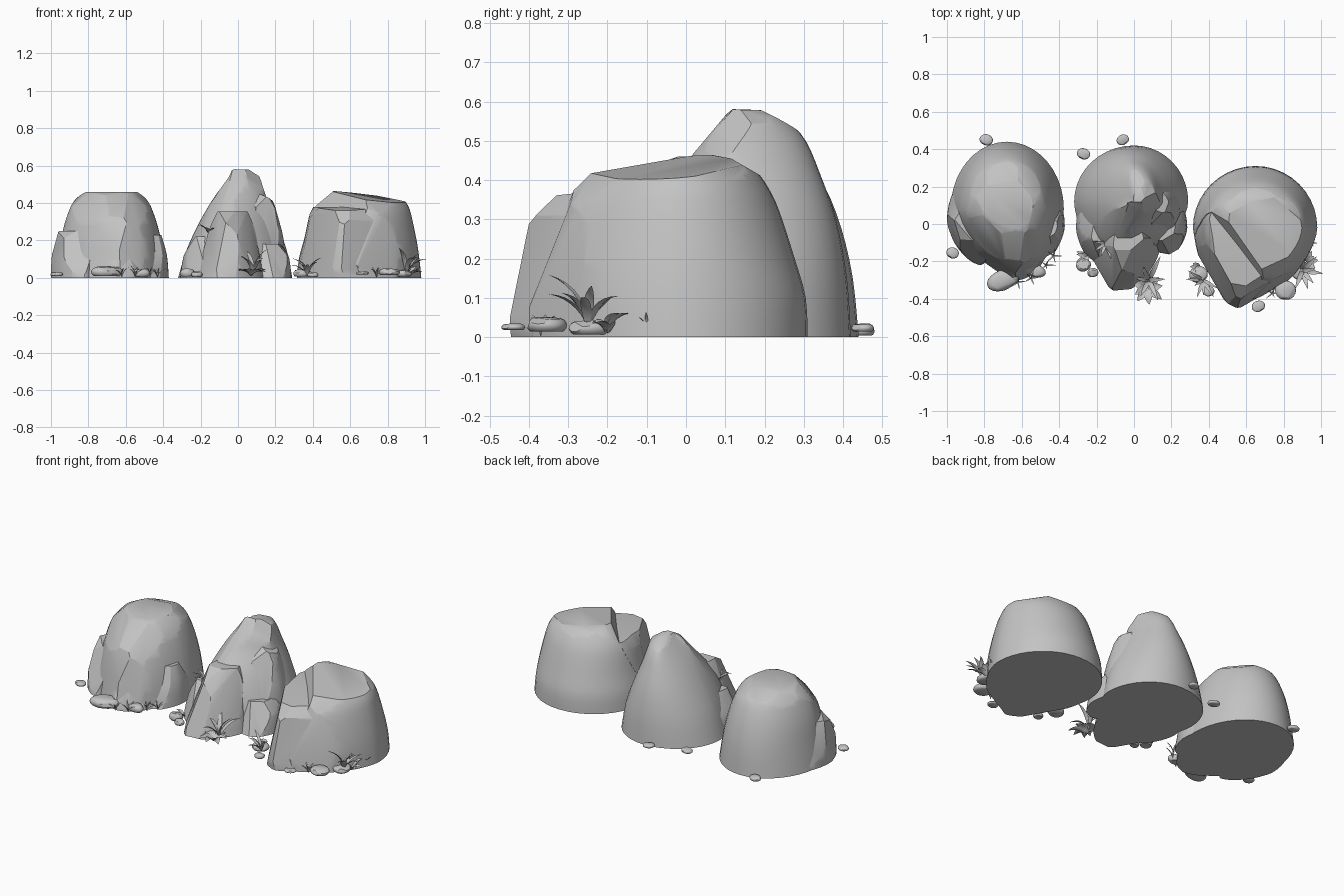
import bpy, bmesh, math, random
from math import cos, sin, pi, radians
from mathutils import Vector, Matrix

if "Cube" in bpy.data.objects:
    bpy.data.objects.remove(bpy.data.objects["Cube"], do_unlink=True)
random.seed(4)

stone_grey = bpy.data.materials.new("stone grey")
stone_grey.use_nodes = True
GREY = (0.55, 0.55, 0.55, 1)
stone_grey.diffuse_color = GREY
stone_grey.node_tree.nodes["Principled BSDF"].inputs["Base Color"].default_value = GREY


def finish(bm, name, angle=28):
    mesh = bpy.data.meshes.new(name)
    bm.to_mesh(mesh)
    bm.free()
    mesh.materials.append(stone_grey)
    ob = bpy.data.objects.new(name, mesh)
    bpy.context.collection.objects.link(ob)
    bpy.ops.object.select_all(action='DESELECT')
    ob.select_set(True)
    bpy.context.view_layer.objects.active = ob
    bpy.ops.object.shade_smooth_by_angle(angle=radians(angle))


def smooth_rings(rings, steps=3):
    """Catmull-Rom through the ring sizes."""
    pts = [rings[0]] + list(rings) + [rings[-1]]
    out = []
    for a, b, c, d in zip(pts, pts[1:], pts[2:], pts[3:]):
        for k in range(steps):
            t = k / steps
            out.append([0.5 * (2 * q + (r - p) * t + (2 * p - 5 * q + 4 * r - s) * t * t
                               + (3 * q - p - 3 * r + s) * t ** 3)
                        for p, q, r, s in zip(a, b, c, d)])
    return out + [rings[-1]]


def chisel(bm, cuts):
    """Shave off flat facets: (azimuth, elevation, depth)."""
    for az, el, depth in cuts:
        az, el = radians(az), radians(el)
        n = Vector((cos(az) * cos(el), sin(az) * cos(el), sin(el)))
        d = max(v.co.dot(n) for v in bm.verts) - depth
        bmesh.ops.bisect_plane(bm, geom=bm.verts[:] + bm.edges[:] + bm.faces[:], dist=1e-5,
                               plane_co=n * d, plane_no=n, clear_outer=True)
        bmesh.ops.holes_fill(bm, edges=[e for e in bm.edges if e.is_boundary], sides=0)
    bmesh.ops.recalc_face_normals(bm, faces=bm.faces)


def rock(name, cx, cy, rings, cuts, skew=0, taper=1.6, scale=1, segs=40):
    """Loft of rings (z, left, right, front, back) where left is -x, then chiselled."""
    bm = bmesh.new()
    loops = []
    for z, l, r, f, b in smooth_rings(rings):
        loop = []
        for i in range(segs):
            a = 2 * pi * i / segs
            c, s = cos(a), sin(a)
            e = 2 / (taper if s < 0 else 2)
            x = math.copysign(abs(c) ** e, c) * (r if c > 0 else l) * scale
            y = math.copysign(abs(s) ** e, s) * (b if s > 0 else f) * scale
            if s < 0:
                x += skew * s * s
            loop.append(bm.verts.new((x, y, z)))
        loops.append(loop)
    for lo, hi in zip(loops, loops[1:]):
        for i in range(segs):
            j = (i + 1) % segs
            bm.faces.new((lo[i], lo[j], hi[j], hi[i]))
    bm.faces.new(loops[0][::-1])
    bm.faces.new(loops[-1])
    chisel(bm, cuts)
    bmesh.ops.translate(bm, verts=bm.verts, vec=(cx, cy, 0))
    finish(bm, name)


def pebble(name, x, y, rx, ry, z0, z1, turn=0):
    bm = bmesh.new()
    bmesh.ops.create_icosphere(bm, subdivisions=3, radius=1)
    chisel(bm, [(random.uniform(0, 360), 80, .3), (random.uniform(0, 360), 40, .15),
                (turn - 90, 10, .12), (0, -90, .4)])
    m = (Matrix.Translation((x, y, (z0 + z1) / 2)) @ Matrix.Rotation(radians(turn), 4, 'Z')
         @ Matrix.Diagonal((rx, ry, (z1 - z0) * .6, 1)))
    bmesh.ops.transform(bm, matrix=m, verts=bm.verts)
    finish(bm, name, 35)


def plant(name, base, count, length, width, lift, start=0, sweep=360):
    """Arching folded leaves fanned around a base point."""
    bm = bmesh.new()
    steps = 7
    for k in range(count):
        az = radians(start + sweep * k / count + random.uniform(-9, 9))
        size = length * random.uniform(.75, 1.1)
        angle = radians(lift + random.uniform(-14, 14))
        out, side = Vector((cos(az), sin(az), 0)), Vector((-sin(az), cos(az), 0))
        p, prev = Vector(base), None
        for i in range(steps + 1):
            t = i / steps
            w = width * (sin(pi * min(1, t * .88 + .12)) + .03) / 2
            fold = Vector((0, 0, w * .5))
            row = [bm.verts.new(q) for q in (p - side * w + fold, p, p + side * w + fold)]
            if prev:
                for j in (0, 1):
                    bm.faces.new((prev[j], row[j], row[j + 1], prev[j + 1]))
            prev = row
            p = p + (out * cos(angle) + Vector((0, 0, sin(angle)))) * size / steps
            p.z = max(p.z, .004)
            angle -= radians(9)
    for f in bm.faces:
        f.normal_update()
        if f.normal.z < 0:
            f.normal_flip()
    finish(bm, name, 60)


# Broad rock on the -x side
rock("broad_rock", -.68, .08,
     [(0, .30, .305, .37, .36), (.15, .275, .28, .36, .345), (.28, .25, .25, .31, .315),
      (.38, .215, .215, .25, .275), (.43, .185, .185, .18, .235), (.46, .13, .14, .1, .17)],
     [(-90, 50, .03), (-95, 22, .02), (-50, 38, .025), (-130, 38, .025), (-62, 12, .025),
      (-118, 10, .025), (-15, 45, .015), (-165, 45, .015), (40, 55, .012), (100, 68, .012),
      (150, 50, .01)],
     skew=.05)
rock("broad_rock_left_shoulder", -.82, .02,
     [(0, .18, .1, .24, .26), (.14, .175, .1, .22, .23), (.25, .14, .1, .16, .16)],
     [(-110, 25, .04), (-160, 10, .02), (150, 20, .03), (-140, 50, .02)])
rock("broad_rock_right_shoulder", -.55, -.01,
     [(0, .1, .18, .24, .26), (.12, .1, .17, .2, .22), (.23, .1, .14, .13, .13)],
     [(-60, 20, .04), (-90, 40, .03), (50, 30, .03)])
rock("broad_rock_front_ledge", -.66, -.12,
     [(0, .2, .2, .18, .1), (.1, .18, .18, .17, .1), (.2, .13, .12, .1, .1)],
     [(-75, 25, .03), (-125, 20, .03), (-40, 30, .03)], skew=.04)

# Tall peaked rock in the middle
rock("peaked_rock", 0, .12,
     [(0, .32, .29, .38, .30), (.15, .275, .26, .33, .29), (.30, .205, .205, .25, .262),
      (.42, .135, .155, .15, .22), (.50, .075, .13, .1, .185), (.55, .03, .115, .04, .14),
      (.582, .0, .075, .0, .08)],
     [(-90, 40, .02), (-40, 35, .03), (-145, 35, .02), (-110, 15, .03),
      (-60, 12, .03), (100, 62, .012), (20, 60, .01), (150, 58, .008), (60, 88, .004)], skew=-.06)
rock("peaked_rock_front_block", -.03, -.12,
     [(0, .2, .17, .25, .2), (.15, .155, .14, .21, .2), (.27, .12, .12, .15, .2),
      (.355, .08, .085, .08, .15)],
     [(-85, 20, .03), (-150, 20, .03), (-30, 20, .03), (-90, 60, .03), (-50, 40, .02)],
     skew=-.04)
rock("peaked_rock_left_slab", -.17, -.02,
     [(0, .14, .1, .22, .22), (.12, .12, .1, .19, .2), (.22, .07, .09, .12, .14)],
     [(-130, 20, .03), (-90, 35, .04), (170, 35, .02)])
rock("peaked_rock_right_block", .12, .08,
     [(0, .06, .14, .2, .18), (.2, .06, .125, .16, .16), (.34, .06, .09, .11, .13),
      (.45, .05, .06, .06, .08)],
     [(-60, 20, .03), (-10, 30, .02), (-90, 45, .03), (20, 65, .03)])
rock("peaked_rock_low_right_block", .16, -.02,
     [(0, .09, .125, .17, .2), (.1, .08, .115, .15, .18), (.18, .06, .085, .1, .1)],
     [(-60, 25, .04), (-100, 20, .03), (-10, 40, .02)])

# Stepped flat rock on the +x side: a low body and a taller, sliced body on it
stump = [(0, .335, .33, .43, .33), (.1, .325, .32, .44, .325), (.2, .30, .305, .42, .297),
         (.32, .275, .28, .37, .258), (.38, .255, .262, .32, .23)]
rock("stepped_rock_base", .65, -.02, stump,
     [(-100, 85, .02), (-60, 8, .04), (-115, 12, .02), (-150, 12, .04), (-100, 45, .02),
      (-60, 40, .02), (-170, 35, .015)], skew=-.08, scale=.99)
rock("stepped_rock_top", .65, -.02,
     [(z, l, r, f * .87, b) for z, l, r, f, b in stump] + [(.43, .23, .23, .24, .195), (.49, .2, .18, .2, .145)],
     [(-30, 81, .077), (-141, 26, .1), (-85, 20, .03), (-60, 8, .03), (-60, 45, .015),
      (90, 60, .02), (35, 58, .012), (145, 58, .025), (180, 50, .015), (100, 74, .008)])

# Loose stones
STONES = [(-.79, .45, .036, .03, 0, .03), (-.97, -.155, .034, .03, .005, .032),
          (-.7, -.3, .09, .055, 0, .062), (-.53, -.25, .06, .035, 0, .05),
          (-.27, .375, .036, .03, .005, .032), (-.06, .45, .034, .028, .01, .035),
          (-.27, -.22, .04, .035, 0, .05), (-.22, -.26, .03, .025, 0, .035),
          (.345, -.27, .05, .045, 0, .045), (.4, -.36, .03, .028, 0, .03),
          (.81, -.355, .056, .052, .008, .052), (.665, -.44, .036, .03, .015, .035),
          (.88, -.24, .05, .06, 0, .045)]
for i, s in enumerate(STONES):
    pebble(f"loose_stone_{i + 1}", *s, turn=random.uniform(-25, 25))

# Leafy plants and grass tufts: base, leaves, length, width, lift, start, sweep
PLANTS = [((.07, -.34, .01), 9, .1, .045, 50, 0, 360), ((.08, -.3, .02), 6, .16, .025, 72, 180, 360),
          ((.9, -.25, .02), 7, .17, .026, 76, -110, 220), ((.92, -.2, .01), 4, .09, .036, 58, -30, 130),
          ((.37, -.3, .01), 7, .13, .018, 72, 150, 220), ((.35, -.23, .01), 4, .06, .028, 50, 140, 140),
          ((-.15, -.1, .22), 6, .1, .018, 65, 180, 200), ((-.25, -.17, .01), 5, .07, .022, 50, 150, 140)]
for i, s in enumerate(PLANTS):
    plant(f"leafy_plant_{i + 1}", *s)
TUFTS = [(-.62, -.31), (-.55, -.29), (-.47, -.22), (-.43, -.17), (.74, -.37), (.95, -.1)]
for i, (x, y) in enumerate(TUFTS):
    plant(f"grass_tuft_{i + 1}", (x, y, .003), 5, .07, .008, 80)
